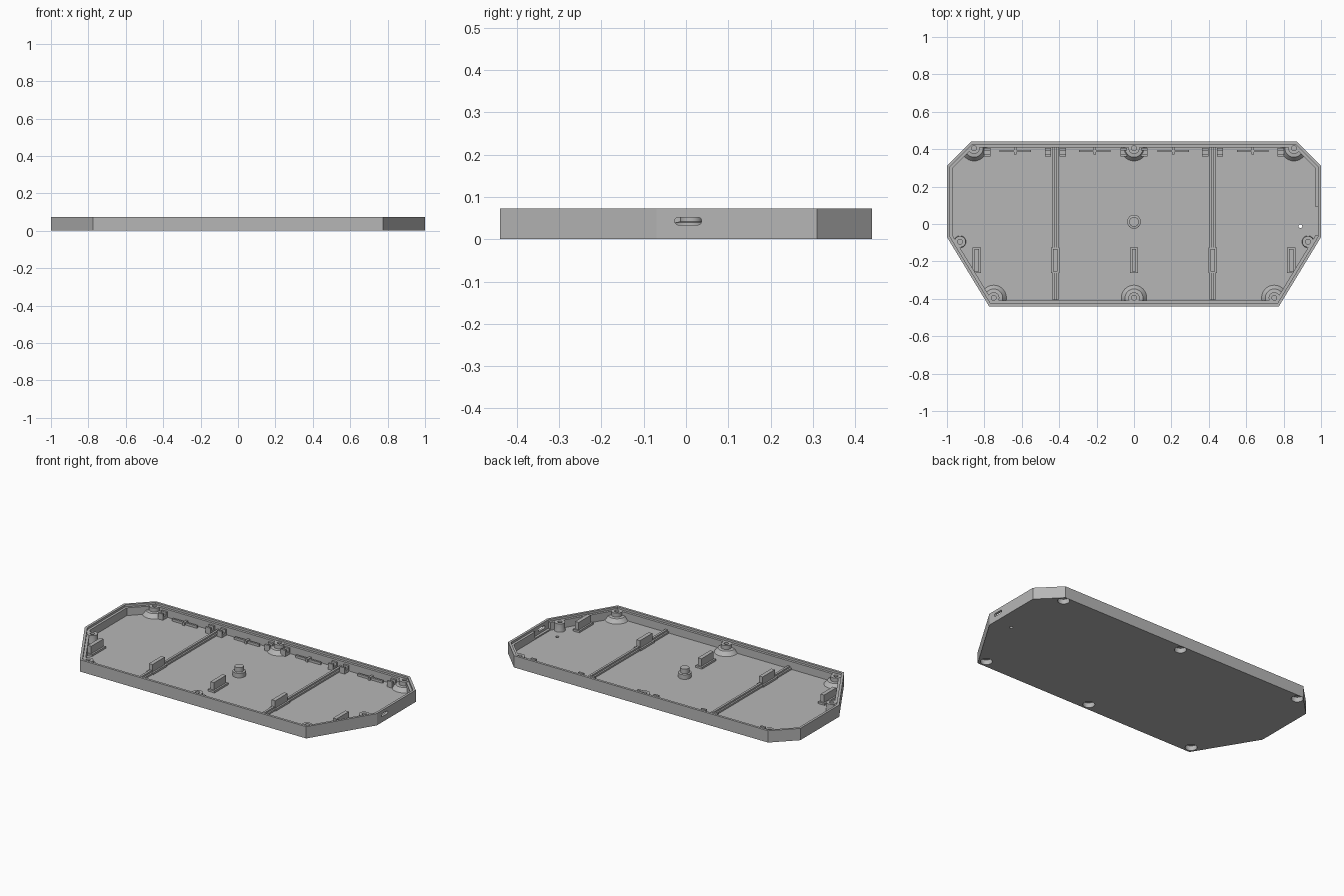
import bpy, bmesh, math
from mathutils import Vector

cube = bpy.data.objects.get("Cube")
if cube:
    bpy.data.objects.remove(cube, do_unlink=True)

grey = bpy.data.materials.new("plain grey")
grey.use_nodes = True
grey.diffuse_color = (0.47, 0.47, 0.47, 1)
grey.node_tree.nodes["Principled BSDF"].inputs["Base Color"].default_value = grey.diffuse_color

HEIGHT, FLOOR, STEP = 0.073, 0.012, 0.06
OUTLINE = [Vector(p) for p in [(-0.775, -0.44), (0.775, -0.44), (1, -0.07), (1, 0.31),
                               (0.87, 0.44), (-0.87, 0.44), (-1, 0.31), (-1, -0.07)]]


def finish(bm, name, smooth=False):
    bmesh.ops.recalc_face_normals(bm, faces=bm.faces[:])
    mesh = bpy.data.meshes.new(name)
    bm.to_mesh(mesh)
    bm.free()
    mesh.materials.append(grey)
    obj = bpy.data.objects.new(name, mesh)
    bpy.context.collection.objects.link(obj)
    if smooth:
        select(obj)
        bpy.ops.object.shade_smooth_by_angle(angle=math.radians(30))
    return obj


def select(obj):
    bpy.ops.object.select_all(action='DESELECT')
    obj.select_set(True)
    bpy.context.view_layer.objects.active = obj


def inset(d):
    """Outline moved inwards by d, with mitred corners."""
    pts = []
    for i, p in enumerate(OUTLINE):
        a = (p - OUTLINE[i - 1]).normalized()
        b = (OUTLINE[(i + 1) % len(OUTLINE)] - p).normalized()
        na, nb = Vector((-a.y, a.x)), Vector((-b.y, b.x))
        pts.append(p + (na + nb) * d / (1 + na.dot(nb)))
    return pts


def loft(bm, rings):
    """Closed solid through rings of 3D points, capped at both ends."""
    loops = [[bm.verts.new(p) for p in ring] for ring in rings]
    n = len(loops[0])
    for low, high in zip(loops, loops[1:]):
        for i in range(n):
            j = (i + 1) % n
            bm.faces.new((low[i], low[j], high[j], high[i]))
    bm.faces.new(loops[0][::-1])
    bm.faces.new(loops[-1])


def outline_solid(bm, steps):
    loft(bm, [[(p.x, p.y, z) for p in inset(d)] for d, z in steps])


def turned(bm, x, y, profile, sides=32):
    """Round part from (radius, height) pairs."""
    turn = [math.tau * i / sides for i in range(sides)]
    loft(bm, [[(x + r * math.cos(t), y + r * math.sin(t), z) for t in turn] for r, z in profile])


def box(bm, x, y, w, d, z0, z1):
    loft(bm, [[(x + sx * w / 2, y + sy * d / 2, z)
               for sx, sy in ((-1, -1), (1, -1), (1, 1), (-1, 1))] for z in (z0, z1)])


def cut(obj, tool, operation='DIFFERENCE'):
    mod = obj.modifiers.new("cut", 'BOOLEAN')
    mod.operation, mod.solver, mod.object = operation, 'EXACT', tool
    select(obj)
    bpy.ops.object.modifier_apply(modifier=mod.name)


# Tray with stepped rim
bm = bmesh.new()
outline_solid(bm, [(0, 0), (0, HEIGHT), (0.015, HEIGHT), (0.015, STEP), (0.03, STEP), (0.03, FLOOR)])
tray = finish(bm, "tray_shell")

# Screw positions: sunk ones have a hollow beneath, plain ones do not
SUNK = [(-0.855, 0.405), (0, 0.405), (0.855, 0.405), (-0.75, -0.395), (0, -0.395), (0.75, -0.395)]
PLAIN = [(-0.93, -0.095), (0.93, -0.095)]

# Cutters
bm = bmesh.new()
for x, y in SUNK:
    turned(bm, x, y, [(0.034, -0.01), (0.034, 0.03)])
for x, y in SUNK + PLAIN:
    turned(bm, x, y, [(0.013, 0.036), (0.013, 0.1)], 20)
turned(bm, 0.89, -0.012, [(0.01, -0.01), (0.01, 0.03)], 16)
holes = finish(bm, "hole_cutter")

bm = bmesh.new()
outline_solid(bm, [(0.006, 0.004), (0.006, 0.1)])
limit = finish(bm, "boss_limit")

# Port: rounded slot through the side wall, with a thinned wall behind it
bm = bmesh.new()
slot = []
for i in range(24):
    t = math.tau * (i + 0.5) / 24
    side = 0.023 if math.cos(t) > 0 else -0.023
    slot.append((0.005 + side + 0.009 * math.cos(t), 0.043 + 0.009 * math.sin(t)))
loft(bm, [[(x, y, z) for y, z in slot] for x in (0.95, 1.02)])
port = finish(bm, "port_cutter")
bm = bmesh.new()
box(bm, 0.97, 0.015, 0.03, 0.15, 0.02, 0.1)
pocket = finish(bm, "pocket_cutter")

for tool in (holes, port, pocket):
    cut(tray, tool)

# Screw bosses with conical skirts, trimmed to the tray outline
for i, (x, y) in enumerate(SUNK + PLAIN):
    bm = bmesh.new()
    if (x, y) in SUNK:
        profile = [(0.068, 0.004), (0.068, FLOOR), (0.048, 0.036), (0.03, 0.038), (0.03, 0.062)]
    else:
        profile = [(0.034, 0.004), (0.03, 0.02), (0.03, 0.062)]
    turned(bm, x, y, profile)
    boss = finish(bm, f"screw_boss_{i + 1}")
    cut(boss, limit, 'INTERSECT')
    cut(boss, holes)
    select(boss)
    bpy.ops.object.shade_smooth_by_angle(angle=math.radians(30))

for tool in (holes, limit, port, pocket):
    bpy.data.objects.remove(tool, do_unlink=True)

BASE = FLOOR - 0.004

# Long dividers with a narrow ridge
for name, x in (("left", 0.42), ("right", -0.42)):
    bm = bmesh.new()
    box(bm, x, 0.008, 0.034, 0.83, BASE, 0.022)
    box(bm, x, 0.008, 0.014, 0.83, BASE, 0.032)
    finish(bm, f"{name}_divider")

# Upright support plates on low feet
for i, x in enumerate((-0.84, -0.42, 0, 0.42, 0.84)):
    bm = bmesh.new()
    box(bm, x, -0.193, 0.045, 0.137, BASE, 0.024)
    box(bm, x, -0.193, 0.024, 0.12, BASE, 0.07)
    finish(bm, f"support_plate_{i + 1}")

# Centre pin
bm = bmesh.new()
turned(bm, 0, 0.012, [(0.037, BASE), (0.037, 0.04), (0.026, 0.042), (0.026, 0.07)])
finish(bm, "centre_pin", True)

# Slotted clips along the back wall: two cheeks and a low saddle
for i, x in enumerate((-0.785, -0.46, -0.38, -0.055, 0.055, 0.38, 0.46, 0.785)):
    bm = bmesh.new()
    for y in (0.368, 0.400):
        box(bm, x, y, 0.034, 0.012, BASE, 0.05)
    box(bm, x, 0.384, 0.034, 0.03, BASE, 0.03)
    finish(bm, f"back_clip_{i + 1}")

# Low locating bars between the clips
for i, x in enumerate((-0.635, -0.21, 0.21, 0.635)):
    bm = bmesh.new()
    box(bm, x, 0.39, 0.17, 0.012, BASE, 0.026)
    box(bm, x, 0.39, 0.014, 0.036, BASE, 0.03)
    finish(bm, f"locating_bar_{i + 1}")
